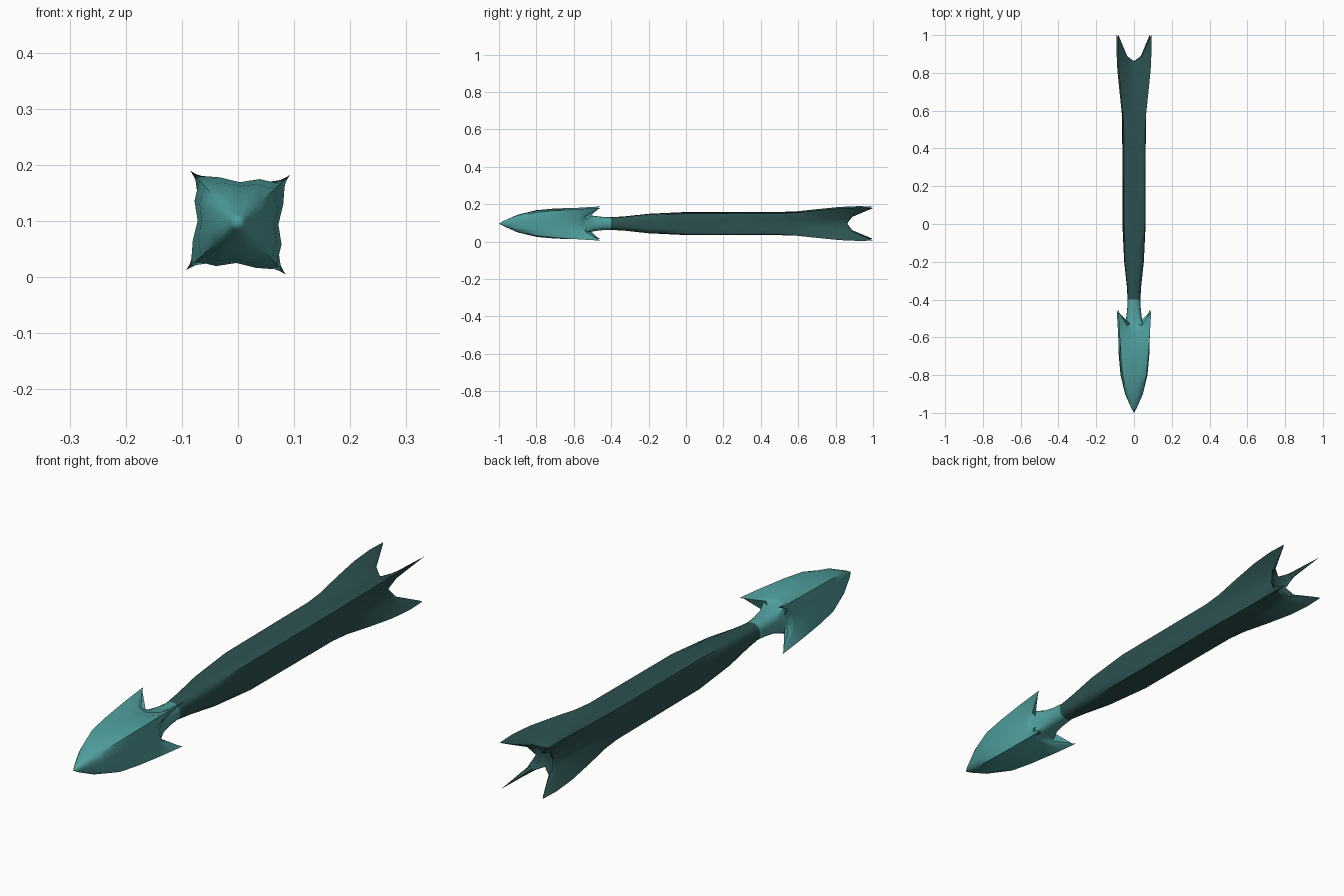
import bpy, bmesh, math

ZC, ROLL = 0.097, math.radians(-2.5)

def plain(y, side, corner, mid=None):
    # ring in one plane: flat-side radius, corner radius, in-between radius
    m = mid or (side * 1.06 * 0.6 + corner * 0.4)
    return (y, side, y, m, 24, y, corner)

def loft(name, stations, color, start, end):
    # each station: side y, side r, mid y, mid r, mid angle, corner y, corner r
    bm = bmesh.new()
    rings = []
    for ya, ra, ym, rm, tm, yd, rd in stations:
        ring = []
        for q in range(4):
            for a, r, y in ((0, ra, ya), (tm, rm, ym), (45, rd, yd), (90 - tm, rm, ym)):
                t = math.radians(a + 90 * q) + ROLL
                ring.append(bm.verts.new((r * math.cos(t), y, ZC + r * math.sin(t))))
        rings.append(ring)
    for r0, r1 in zip(rings, rings[1:]):
        for i in range(16):
            j = (i + 1) % 16
            bm.faces.new((r0[i], r0[j], r1[j], r1[i]))
    for y, ring in ((start, rings[0]), (end, rings[-1])):
        c = bm.verts.new((0, y, ZC))
        for i in range(16):
            bm.faces.new((c, ring[i], ring[(i + 1) % 16]))
    bmesh.ops.recalc_face_normals(bm, faces=bm.faces)
    me = bpy.data.meshes.new(name)
    bm.to_mesh(me)
    bm.free()
    ob = bpy.data.objects.new(name, me)
    bpy.context.collection.objects.link(ob)
    mat = bpy.data.materials.new(name + "_colour")
    mat.diffuse_color = (*color, 1)
    me.materials.append(mat)
    bpy.context.view_layer.objects.active = ob
    ob.select_set(True)
    bpy.ops.object.shade_smooth_by_angle(angle=math.radians(50))
    ob.select_set(False)

# Arrow head with four swept-back barbs
loft("arrow_head", [
    plain(-0.975, 0.014, 0.015),
    plain(-0.90, 0.046, 0.054),
    plain(-0.80, 0.065, 0.088),
    plain(-0.70, 0.072, 0.102),
    (-0.62, 0.071, -0.61, 0.079, 25, -0.58, 0.114),
    (-0.575, 0.060, -0.56, 0.076, 32, -0.52, 0.119),
    (-0.565, 0.057, -0.545, 0.080, 36, -0.455, 0.124),
    (-0.56, 0.056, -0.54, 0.066, 34, -0.47, 0.115),
    (-0.54, 0.050, -0.53, 0.052, 26, -0.54, 0.068),
    plain(-0.50, 0.041, 0.048),
    plain(-0.45, 0.036, 0.039),
    plain(-0.40, 0.034, 0.035),
], (0.08, 0.35, 0.34), -1.0, -0.40)

# Shaft flaring into four tail fins
loft("shaft_and_tail", [
    plain(-0.40, 0.034, 0.035),
    plain(-0.33, 0.037, 0.043),
    plain(-0.20, 0.049, 0.062),
    plain(0.0, 0.055, 0.078),
    plain(0.50, 0.055, 0.080),
    plain(0.58, 0.054, 0.086),
    plain(0.70, 0.051, 0.104, 0.060),
    (0.80, 0.046, 0.80, 0.062, 29, 0.82, 0.120),
    (0.85, 0.040, 0.865, 0.062, 33, 0.92, 0.126),
    (0.86, 0.036, 0.89, 0.066, 37, 1.0, 0.124),
    (0.862, 0.030, 0.88, 0.055, 38, 0.99, 0.116),
    (0.863, 0.022, 0.865, 0.034, 36, 0.865, 0.044),
], (0.025, 0.085, 0.082), -0.40, 0.86)
